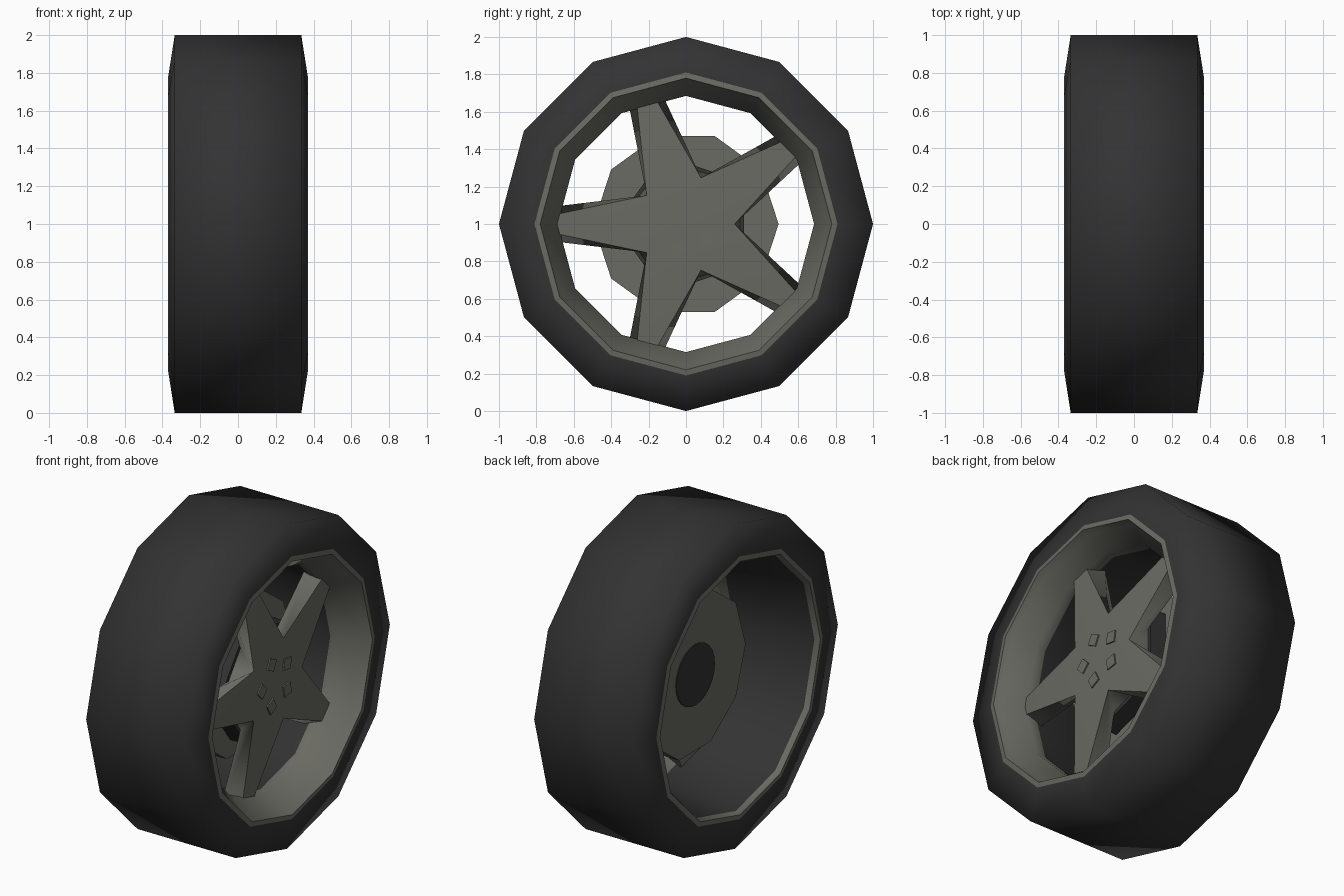
import bpy, bmesh, math

if "Cube" in bpy.data.objects:
    bpy.data.objects.remove(bpy.data.objects["Cube"])

def material(name, rgb):
    m = bpy.data.materials.new(name)
    m.diffuse_color = (*rgb, 1)
    m.use_nodes = True
    m.node_tree.nodes["Principled BSDF"].inputs["Base Color"].default_value = m.diffuse_color
    return m

RUBBER = material("black rubber", (0.033, 0.033, 0.033))
METAL = material("grey metal", (0.145, 0.145, 0.125))

def pos(x, r, w, deg):
    """Point at radius r along an angle in the wheel plane, shifted sideways by w."""
    a = math.radians(deg)
    return (x, r * math.cos(a) - w * math.sin(a), 1 + r * math.sin(a) + w * math.cos(a))

def finish(bm, name, mats, angle):
    bmesh.ops.recalc_face_normals(bm, faces=bm.faces)
    me = bpy.data.meshes.new(name)
    bm.to_mesh(me)
    bm.free()
    ob = bpy.data.objects.new(name, me)
    bpy.context.collection.objects.link(ob)
    for m in mats:
        me.materials.append(m)
    bpy.ops.object.select_all(action='DESELECT')
    ob.select_set(True)
    bpy.context.view_layer.objects.active = ob
    bpy.ops.object.shade_smooth_by_angle(angle=math.radians(angle))
    return ob

def lathe(name, profile, mats, angle, dark=()):
    """Spin a closed (x, r) profile into a 12-sided ring; 'dark' segments use slot 1."""
    bm = bmesh.new()
    rings = [[bm.verts.new(pos(x, r, 0, 30 * k)) for k in range(12)] for x, r in profile]
    for i in range(len(rings)):
        a, b = rings[i], rings[(i + 1) % len(rings)]
        for k in range(12):
            f = bm.faces.new((a[k], a[(k + 1) % 12], b[(k + 1) % 12], b[k]))
            f.material_index = 1 if i in dark else 0
    return finish(bm, name, mats, angle)

def prism(bm, x0, x1, r, sides, start=0, centre=(0, 0)):
    """Regular prism along x; centre is (radius, angle) in the wheel plane."""
    _, cy, cz = pos(0, centre[0], 0, centre[1])
    ends = []
    for x in (x0, x1):
        ring = []
        for k in range(sides):
            a = math.radians(start + 360 * k / sides)
            ring.append(bm.verts.new((x, cy + r * math.cos(a), cz + r * math.sin(a))))
        ends.append(ring)
        bm.faces.new(ring)
    a, b = ends
    for k in range(sides):
        j = (k + 1) % sides
        bm.faces.new((a[k], a[j], b[j], b[k]))

# Tyre
lathe("tyre", [(-.335, 1), (.335, 1), (.365, .81), (-.365, .81)], [RUBBER], 85)

# Rim with dark inner barrel
lathe("rim", [(.365, .81), (.37, .78), (.335, .765), (.21, .685), (.15, .685),
              (-.34, .765), (-.37, .78), (-.365, .81)], [METAL, RUBBER], 40, dark=(4,))

# Five-spoke hub: pentagon face, gap triangles, tapering spokes
bm = bmesh.new()
point, low = [], []
for i in range(5):
    g = 72 * i
    point.append(bm.verts.new(pos(.255, .26, 0, g)))
    low.append([bm.verts.new(pos(.14, .29, w, g)) for w in (-.1, .1)])
bm.faces.new(point)
bm.faces.new([v for pair in low for v in pair])
for i in range(5):
    j, a = (i + 1) % 5, 36 + 72 * i
    bm.faces.new((point[i], low[i][0], low[i][1]))
    p, q, d, e = point[i], point[j], low[i][1], low[j][0]
    fa, fb = [bm.verts.new(pos(.215, .7, w, a)) for w in (-.05, .05)]
    ba, bb = [bm.verts.new(pos(.11, .69, w, a)) for w in (-.095, .095)]
    for f in ((p, fa, fb, q), (p, d, ba, fa), (q, fb, bb, e), (d, e, bb, ba), (fa, ba, bb, fb)):
        bm.faces.new(f)
finish(bm, "spokes", [METAL], 62)

# Wheel bolts
bm = bmesh.new()
for i in range(5):
    a = 36 + 72 * i
    prism(bm, .25, .263, .048, 4, a, (.135, a))
finish(bm, "wheel_bolts", [METAL], 30)

# Dark drum behind the hub
bm = bmesh.new()
prism(bm, .02, .139, .383, 5, 36)
finish(bm, "hub_drum", [RUBBER], 30)

# Brake disc
bm = bmesh.new()
prism(bm, -.06, .03, .495, 10)
finish(bm, "brake_disc", [METAL], 30)

# Axle cap on the back
bm = bmesh.new()
prism(bm, -.066, -.058, .187, 24)
finish(bm, "axle_cap", [RUBBER], 30)
